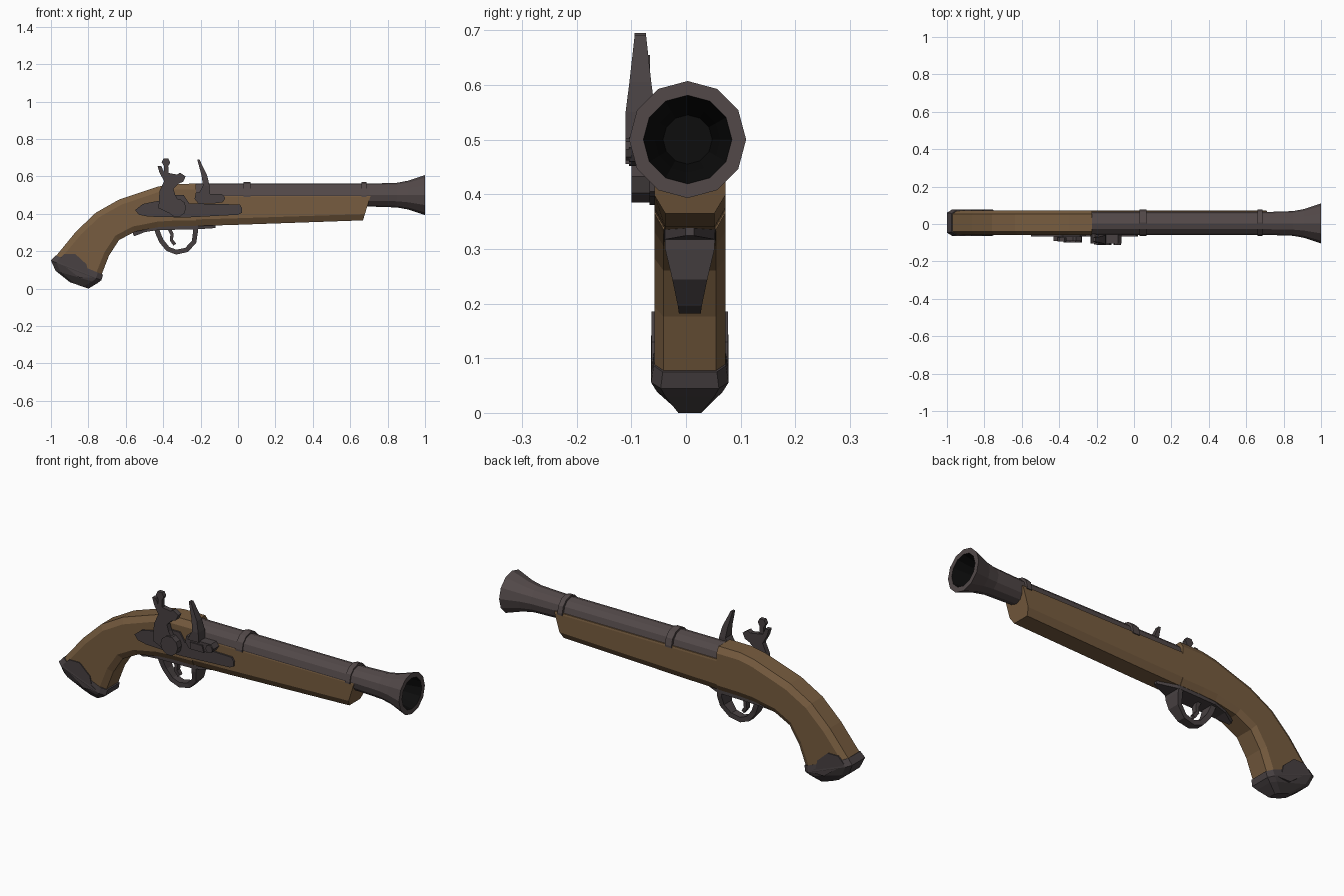
import bpy, bmesh, math
from mathutils import Vector

if "Cube" in bpy.data.objects:
    bpy.data.objects.remove(bpy.data.objects["Cube"])


def material(name, rgb):
    m = bpy.data.materials.new(name)
    m.diffuse_color = (*rgb, 1)
    m.use_nodes = True
    m.node_tree.nodes["Principled BSDF"].inputs["Base Color"].default_value = m.diffuse_color
    return m


WOOD = material("walnut wood", (0.185, 0.108, 0.05))
STEEL = material("barrel steel", (0.085, 0.066, 0.066))
IRON = material("dark iron", (0.065, 0.053, 0.055))
BLACK = material("bore black", (0.004, 0.004, 0.004))
CY = 0.007        # centre line of the stock
BY, BZ = 0.003, 0.5   # barrel axis


def finish(name, bm, *mats):
    bmesh.ops.recalc_face_normals(bm, faces=bm.faces)
    me = bpy.data.meshes.new(name)
    bm.to_mesh(me)
    bm.free()
    for m in mats:
        me.materials.append(m)
    ob = bpy.data.objects.new(name, me)
    bpy.context.collection.objects.link(ob)
    return ob


def loft(name, rings, mat):
    """Skin a list of equal-sized rings and cap both ends."""
    bm = bmesh.new()
    rows = [[bm.verts.new(p) for p in r] for r in rings]
    n = len(rows[0])
    for a, b in zip(rows, rows[1:]):
        for i in range(n):
            j = (i + 1) % n
            bm.faces.new((a[i], a[j], b[j], b[i]))
    bm.faces.new(rows[0])
    bm.faces.new(rows[-1])
    return finish(name, bm, mat)


def prism(name, poly, y0, y1, mat):
    """Side-view outline extruded across y."""
    return loft(name, [[(x, y, z) for x, z in poly] for y in (y0, y1)], mat)


def disc(name, x, z, r, y0, y1, mat, n=10):
    pts = [(x + r * math.cos(2 * math.pi * i / n), z + r * math.sin(2 * math.pi * i / n)) for i in range(n)]
    return prism(name, pts, y0, y1, mat)


def octagon(top, bottom, half, flat_t, flat_b, dt, db):
    """Chamfered section between a top and a bottom point of the side profile."""
    t, b = Vector(top), Vector(bottom)
    d = (b - t).normalized()
    t2, b2 = t + d * dt, b - d * db
    side = [(t, flat_t), (t2, half), (b2, half), (b, flat_b)]
    return [(p.x, CY + w, p.y) for p, w in side] + [(p.x, CY - w, p.y) for p, w in reversed(side)]


# Stock: grip curving into the fore end, with a step where the barrel is let in
grip = [((-.985, .16), (-.735, .06)), ((-.866, .305), (-.69, .176)), ((-.76, .406), (-.636, .26)),
        ((-.636, .476), (-.55, .305)), ((-.43, .545), (-.43, .328)), ((-.35, .56), (-.35, .333)),
        ((-.225, .561), (-.225, .335))]
fore = [((-.225, .5), (-.225, .335)), ((-.04, .5), (-.04, .34)), ((.71, .5), (.668, .365))]
loft("stock", [octagon(t, b, .065, .046, .048, .03, .03) for t, b in grip]
     + [octagon(t, b, .065, .063, .045, .01, .035) for t, b in fore], WOOD)

# Butt cap with a lobe on each cheek
cap = [((-.975, .178), (-.722, .075), .066), ((-1, .15), (-.73, .045), .071),
       ((-.975, .095), (-.75, .03), .06), ((-.90, .035), (-.80, 0), .028)]
loft("butt_cap", [octagon(t, b, h, h * .75, h * .75, .03, .03) for t, b, h in cap], IRON)
prism("butt_cap_cheeks", [(-.965, .15), (-.93, .185), (-.87, .185), (-.81, .13), (-.80, .085),
                          (-.76, .06), (-.85, .06)], CY - .07, CY + .07, IRON)

# Barrel: twelve-sided revolve with a flared muzzle and hollow bore
profile = [(-.23, 0), (-.23, .061), (.7, .061), (.85, .066), (.91, .077), (1, .107),
           (1, .081), (.9, .06), (.8, .045), (.8, 0)]
bm = bmesh.new()
vs = [bm.verts.new((x, BY, BZ + r)) for x, r in profile]
es = [bm.edges.new(p) for p in zip(vs, vs[1:])]
bmesh.ops.spin(bm, geom=vs + es, cent=(0, BY, BZ), axis=(1, 0, 0), angle=2 * math.pi,
               steps=12, use_merge=True)
bmesh.ops.remove_doubles(bm, verts=bm.verts, dist=1e-5)
barrel = finish("barrel", bm, STEEL, BLACK)
for f in barrel.data.polygons:
    c = f.center
    if c.x > .77 and f.normal.x < .95 and math.hypot(c.y - BY, c.z - BZ) < .055 + max(0, c.x - .9) * .35:
        f.material_index = 1
    if abs(c.x - .8) < .001:
        f.material_index = 1

# Barrel bands: arched straps resting on the stock edge
for name, x0, x1 in (("rear_band", .03, .068), ("front_band", .66, .688)):
    arc = [math.radians(a) for a in range(0, 181, 30)]
    pts = [(BY + .004 + .07 * math.cos(a), BZ + .07 * math.sin(a)) for a in arc]
    pts = [(pts[0][0], .49)] + pts + [(pts[-1][0], .49)]
    loft(name, [[(x, y, z) for y, z in pts] for x in (x0, x1)], STEEL)

# Lock plate
prism("lock_plate", [(-.55, .42), (-.51, .452), (-.46, .463), (-.42, .47), (-.38, .5), (-.29, .5),
                     (-.26, .455), (.01, .45), (.022, .43), (.02, .405), (0, .395), (-.28, .38),
                     (-.48, .385), (-.53, .395)], -.067, -.05, IRON)

# Cock: S-shaped body, jaws, screw and pivot
prism("cock_body", [(-.425, .43), (-.42, .52), (-.395, .575), (-.42, .62), (-.43, .655), (-.41, .655),
                    (-.395, .622), (-.325, .61), (-.31, .62), (-.28, .60), (-.293, .572), (-.32, .56),
                    (-.345, .535), (-.335, .50), (-.30, .44), (-.34, .39)], -.092, -.066, IRON)
prism("cock_screw", [(-.395, .61), (-.395, .655), (-.408, .675), (-.398, .695), (-.372, .695),
                     (-.362, .675), (-.373, .655), (-.37, .61)], -.094, -.073, IRON)
disc("cock_pivot", -.327, .432, .05, -.1, -.06, IRON)

# Priming pan, its spring and screw
prism("priming_pan", [(-.225, .515), (-.15, .505), (-.085, .505), (-.068, .485), (-.085, .46),
                      (-.21, .452), (-.232, .48)], -.104, -.05, IRON)
prism("pan_spring", [(-.2, .49), (-.13, .49), (-.12, .455), (-.2, .455)], -.111, -.1, IRON)
disc("pan_screw", -.09, .482, .02, -.111, -.1, IRON, 8)

# Frizzen: striking plate that narrows toward the top
stations = [(-.215, -.15, .5, .027), (-.187, -.152, .55, .027), (-.195, -.165, .605, .02),
            (-.218, -.206, .69, .0105)]
loft("frizzen", [[(a, -.0835 - h, z), (b, -.0835 - h, z), (b, -.0835 + h, z), (a, -.0835 + h, z)]
                 for a, b, z, h in stations], IRON)


def strap(name, path, thick):
    """Rectangular bar following (x, z, half width) points."""
    rings = []
    for i, (x, z, h) in enumerate(path):
        a, b = path[max(i - 1, 0)], path[min(i + 1, len(path) - 1)]
        d = Vector((b[0] - a[0], b[1] - a[1])).normalized() * thick / 2
        rings.append([(x - d.y * s, CY + h * w, z + d.x * s)
                      for s, w in ((1, 1), (1, -1), (-1, -1), (-1, 1))])
    loft(name, rings, IRON)


# Trigger guard bow, its mounting strap and the trigger
strap("trigger_guard", [(-.44, .335, .035), (-.425, .29, .03), (-.41, .255, .024), (-.375, .212, .02),
                        (-.33, .195, .02), (-.275, .207, .022), (-.235, .25, .032),
                        (-.228, .30, .045), (-.228, .34, .047)], .026)
strap("guard_strap", [(-.56, .29, .008), (-.5, .313, .035), (-.43, .324, .046), (-.22, .328, .047),
                      (-.12, .335, .008)], .022)
strap("trigger", [(-.375, .335, .014), (-.353, .29, .014), (-.356, .26, .013), (-.338, .235, .009)], .018)
